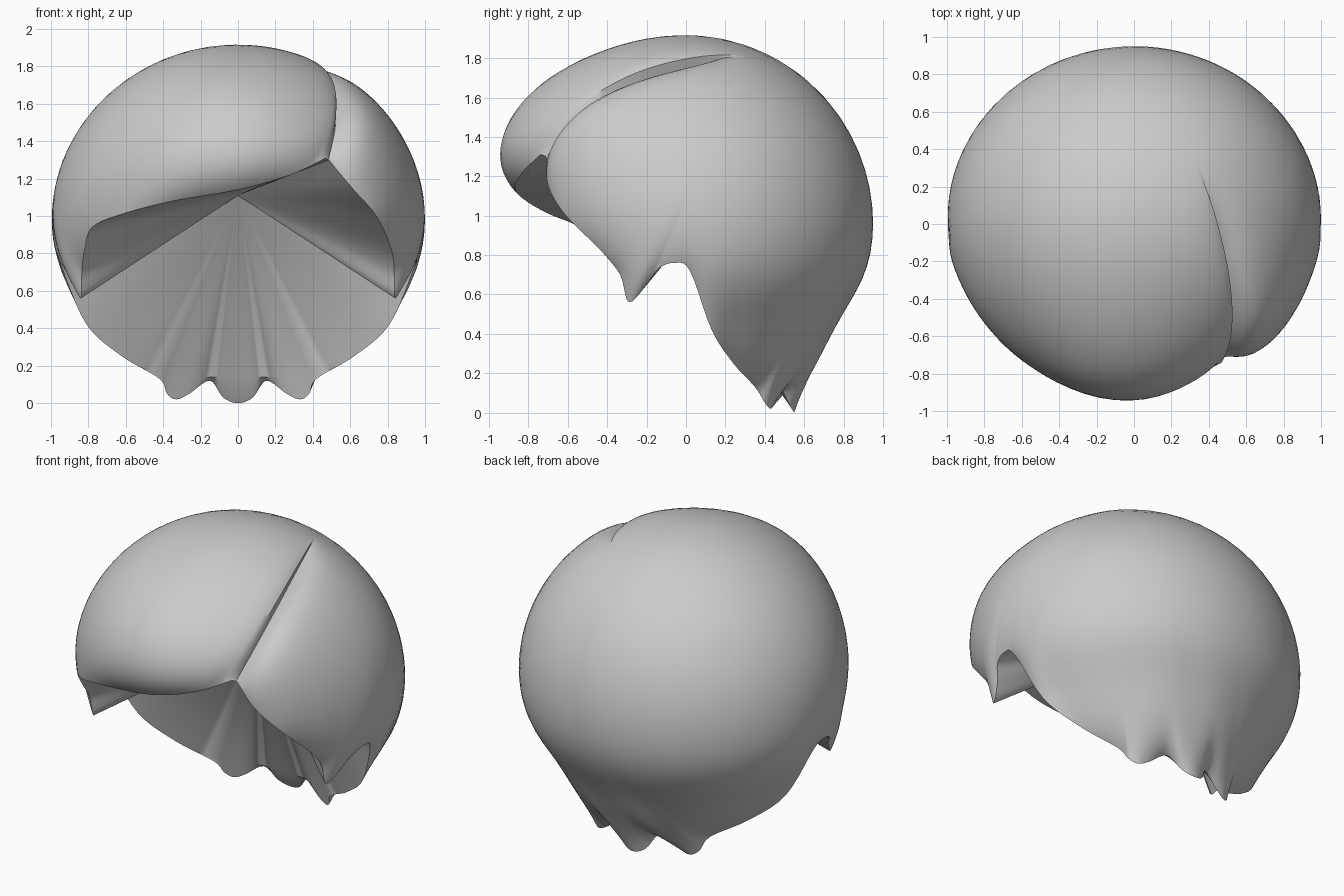
import bpy, math
from mathutils import Vector

if "Cube" in bpy.data.objects:
    bpy.data.objects.remove(bpy.data.objects["Cube"])

CENTER = Vector((0, 0, 0.955))
AXES = (1.005, 0.95, 0.96)
ROWS, SUB = 34, 5

# One side of the lower edge: sideburn spike, ear curve, nape locks
SIDE = [(0.82, -0.43, 0.82), (0.835, -0.335, 0.70), (0.84, -0.29, 0.56),
        (0.885, -0.20, 0.65), (0.935, -0.14, 0.73), (0.955, -0.06, 0.76),
        (0.94, 0.02, 0.72), (0.81, 0.13, 0.42), (0.62, 0.24, 0.25),
        (0.42, 0.35, 0.13), (0.38, 0.40, 0.05), (0.33, 0.43, 0.02),
        (0.26, 0.45, 0.05), (0.15, 0.48, 0.12), (0.08, 0.53, 0.03)]
LOCK = [(0.485, -0.71, 1.30), (0.61, -0.70, 1.15), (0.74, -0.61, 1.0)]
FRINGE = [(-0.78, -0.54, 0.94), (-0.62, -0.70, 1.01), (-0.35, -0.82, 1.08),
          (0.0, -0.87, 1.14), (0.28, -0.83, 1.22), (0.47, -0.74, 1.31)]
EDGE = LOCK + SIDE + [(0, 0.55, 0.0)] + [(-x, y, z) for x, y, z in reversed(SIDE)] + FRINGE


def smooth(v):
    v = max(0.0, min(1.0, v))
    return v * v * (3 - 2 * v)


def spline(points):
    """Smooth open curve through the points."""
    p = [Vector(q) for q in points]
    p = [p[0] * 2 - p[1]] + p + [p[-1] * 2 - p[-2]]
    out = []
    for i in range(1, len(p) - 2):
        a, b, c, d = p[i - 1:i + 3]
        for s in range(SUB):
            t = s / SUB
            out.append(0.5 * (2 * b + (c - a) * t + (2 * a - 5 * b + 4 * c - d) * t * t
                              + (3 * b - a - 3 * c + d) * t ** 3))
    return out + [p[-2]]


rim = spline(EDGE)
n = len(rim)
pole = Vector((0.30, 0.33, 0.80)).normalized()
part = (Vector((0.48, -0.72, 1.305)) - CENTER).normalized()
part_normal = pole.cross(part).normalized()
swell = Vector((-0.05, -0.88, 0.46)).normalized()
lock_swell = Vector((0.60, -0.58, 0.55)).normalized()


def radius(d, lock_side):
    """Ellipsoid head with a swollen fringe, tapered nape and a grooved parting."""
    r = 1 / math.sqrt(sum((d[i] / AXES[i]) ** 2 for i in range(3)))
    r *= 1 + 0.10 * math.exp(-(d.angle(swell, 0) / 0.52) ** 2)
    r *= 1 - 0.055 * math.exp(-((d.z + 0.56) / 0.26) ** 2) * smooth((d.y + 0.1) / 0.4)
    fade = smooth((d.dot(part) - pole.dot(part) - 0.06) / 0.42)
    depth, width = (0.025, 0.05)
    if lock_side:
        r *= 1 + 0.055 * math.exp(-(d.angle(lock_swell, 0) / 0.36) ** 2)
        depth, width = (0.125, 0.06)
    return r * (1 - fade * depth * math.exp(-abs(d.dot(part_normal)) / width))


def make_object(name, verts, faces, material, angle):
    mesh = bpy.data.meshes.new(name)
    mesh.from_pydata([tuple(v) for v in verts], [], faces)
    mesh.materials.append(material)
    mesh.update()
    obj = bpy.data.objects.new(name, mesh)
    bpy.context.collection.objects.link(obj)
    bpy.ops.object.select_all(action='DESELECT')
    obj.select_set(True)
    bpy.context.view_layer.objects.active = obj
    bpy.ops.object.shade_smooth_by_angle(angle=math.radians(angle))
    return obj


grey = bpy.data.materials.new("mid_grey")
grey.diffuse_color = (0.6, 0.6, 0.6, 1)
grey.use_nodes = True
grey.node_tree.nodes["Principled BSDF"].inputs["Base Color"].default_value = grey.diffuse_color

# How far the edge sits off the head form, and the same averaged along the edge
ends = [(p - CENTER).normalized() for p in rim]
miss = [(rim[c] - CENTER).length - radius(ends[c], c < n // 2) for c in range(n)]
broad = []
for c in range(n):
    near = miss[max(0, c - 14):c + 15]
    broad.append(sum(near) / len(near))

# Outer hair: strands run from the end of the parting down to the edge
verts = [CENTER + pole * radius(pole, False)]
for c, end in enumerate(ends):
    lock_side = c < n // 2
    curl = 7 + 5 * smooth((rim[c].z - 0.75) / 0.3)
    total = pole.angle(end)
    for j in range(1, ROWS + 1):
        t = 1 - (1 - j / ROWS) ** 1.6
        d = (pole * math.sin((1 - t) * total) + end * math.sin(t * total)) / math.sin(total)
        offset = broad[c] * t ** curl + (miss[c] - broad[c]) * t ** 18
        verts.append(CENTER + d * (radius(d, lock_side) + offset))


def vid(c, j):
    return 0 if j == 0 else 1 + (c % n) * ROWS + j - 1


faces = []
for c in range(n):
    faces.append((0, vid(c, 1), vid(c + 1, 1)))
    for j in range(1, ROWS):
        faces.append((vid(c, j), vid(c, j + 1), vid(c + 1, j + 1), vid(c + 1, j)))
make_object("hair_shell", verts, faces, grey, 50)

# Inner lining: a fan to one point inside, with a small lip over the nape locks
lip = [p.copy() for p in rim]
nape = [c for c, p in enumerate(rim) if p.y > 0.3]
for c in nape:
    x = lip[c].x
    lip[c] = Vector((x, 0.46 - 0.62 * x * x, 0.14 + 0.1 * max(0, abs(x) - 0.3)))
for _ in range(6):
    old = [p.copy() for p in lip]
    for c in nape:
        lip[c] = (old[c - 1] + old[c] * 2 + old[c + 1]) / 4
faces = []
for c in range(n):
    e = (c + 1) % n
    faces.append((0, 1 + e, 1 + c))
    if c in nape or e in nape:
        faces.append((1 + c, 1 + e, 1 + n + e, 1 + n + c))
make_object("inner_lining", [Vector((0, 0.18, 1.11))] + lip + rim, faces, grey, 30)
